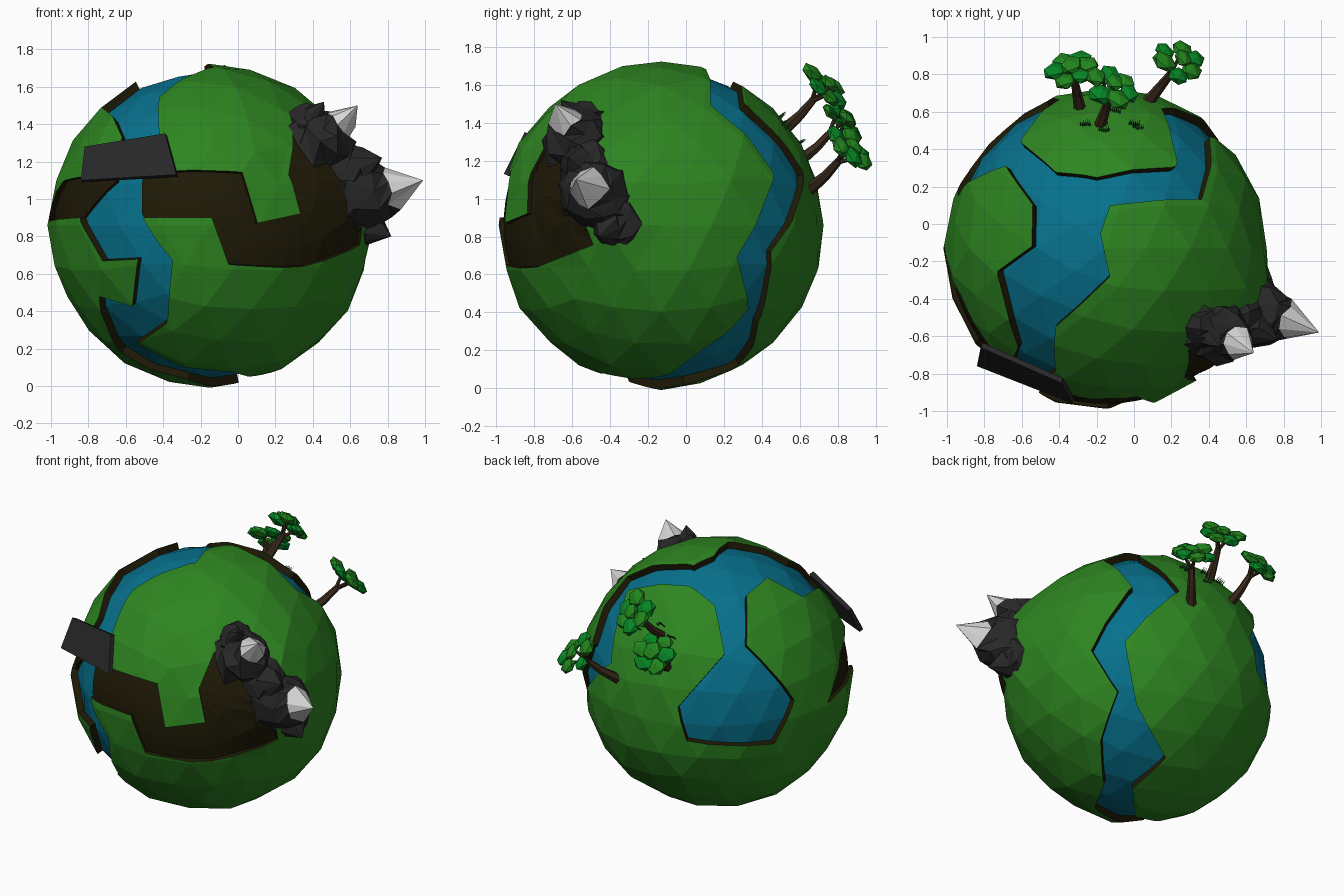
import bpy, bmesh, math, random
from mathutils import Vector as V, Matrix

if "Cube" in bpy.data.objects:
    bpy.data.objects.remove(bpy.data.objects["Cube"])
random.seed(4)
C, R = V((-0.15, -0.13, 0.86)), 0.852


def material(name, rgb):
    m = bpy.data.materials.new(name)
    m.diffuse_color = (*rgb, 1)
    m.use_nodes = True
    m.node_tree.nodes["Principled BSDF"].inputs["Base Color"].default_value = m.diffuse_color
    return m


GRASS = material("grass_green", (.027, .235, .015))
SOIL = material("soil_brown", (.0135, .010, .002))
WATER = material("water_blue", (.002, .165, .265))
ROCK = material("rock_grey", (.021, .0205, .0215))
SNOW = material("snow_white", (.66, .66, .66))
BARK = material("bark_brown", (.042, .022, .011))
LEAF_A = material("leaf_green", (.015, .235, .012))
LEAF_B = material("leaf_emerald", (.002, .235, .018))
TUFT = material("tuft_dark_green", (.004, .07, .008))


def finish(bm, name, *mats):
    bmesh.ops.recalc_face_normals(bm, faces=bm.faces[:])
    me = bpy.data.meshes.new(name)
    bm.to_mesh(me)
    bm.free()
    for m in mats:
        me.materials.append(m)
    ob = bpy.data.objects.new(name, me)
    bpy.context.collection.objects.link(ob)
    return ob


# Viewing frames (right, up, toward) used to place outline points on the globe
s, c = math.sin(math.radians(28)), math.cos(math.radians(28))
VIEWS = {
    "F": (V((1, 0, 0)), V((0, 0, 1)), V((0, -1, 0))),
    "R": (V((0, 1, 0)), V((0, 0, 1)), V((1, 0, 0))),
    "T": (V((1, 0, 0)), V((0, 1, 0)), V((0, 0, 1))),
    "L": (V((-.83, -.56, 0)), V((.56 * s, -.83 * s, c)), V((-.56 * c, .83 * c, s))),
    "K": (V((-.83, .56, 0)), V((.56 * s, .83 * s, c)), V((.56 * c, .83 * c, -s)))}


def on(view, u, v):
    r, up, to = VIEWS[view]
    if view in "FRT":
        u, v = (u - C.dot(r)) / .85, (v - C.dot(up)) / .85
    return (r * u + up * v + to * math.sqrt(max(0, 1 - u * u - v * v))).normalized()


def hill(d):
    """Height of the rise under the mountain in direction d."""
    return .12 * max(0, 1 - d.angle(V((.84, -.42, .22))) / .5)


def strip_cutter(name, pairs, floor, follow):
    """Curved channel between a left and a right border on the globe."""
    pts = [(on(w1, a, b), on(w2, d, e)) for w1, a, b, w2, d, e in pairs]
    fine = [pts[0]]
    for (a, b), (d, e) in zip(pts, pts[1:]):
        n = max(1, math.ceil(max(a.angle(d), b.angle(e)) / .16))
        fine += [(a.lerp(d, i / n).normalized(), b.lerp(e, i / n).normalized())
                 for i in range(1, n + 1)]
    bm, rows = bmesh.new(), []
    for a, b in fine:
        across = [a.lerp(b, t).normalized() for t in (0, .33, .67, 1)]
        low = [C + d * (floor + follow * hill(d)) for d in across]
        rows.append([bm.verts.new(p) for p in low + [C + d * 1.05 for d in across[::-1]]])
    for p, q in zip(rows, rows[1:]):
        for i in range(8):
            j = (i + 1) % 8
            bm.faces.new((p[i], p[j], q[j], q[i]))
    bm.faces.new(rows[0])
    bm.faces.new(rows[-1])
    bmesh.ops.triangulate(bm, faces=bm.faces[:])
    ob = finish(bm, name, SOIL)
    ob.hide_render = True
    return ob


# Water: inner globe; land: outer globe with a low hill under the mountain
def globe(name, radius, mat, is_land):
    bm = bmesh.new()
    bmesh.ops.create_icosphere(bm, subdivisions=3, radius=1)
    for v in bm.verts:
        d = v.co.normalized()
        v.co = C + d * (radius + is_land * (hill(d) + random.uniform(0, .018)))
    return finish(bm, name, mat)


globe("water", .82, WATER, 0)
land = globe("land", R, GRASS, 1)

# Main river: over the front, under the globe, up the right side
river = [("T", -.53, .17, "T", -.12, .12), ("T", -.54, -.12, "T", -.18, -.05),
         ("T", -.72, -.25, "T", -.13, -.28), ("T", -.66, -.5, "T", -.42, -.55),
         ("F", -.62, 1.33, "F", -.42, 1.33), ("F", -.66, 1.1, "F", -.52, 1.1),
         ("F", -.84, .9, "F", -.52, .92), ("F", -.72, .67, "F", -.42, .76),
         ("F", -.53, .68, "F", -.35, .67), ("F", -.56, .43, "F", -.37, .4),
         ("F", -.74, .48, "F", -.38, .34), ("F", -.62, .18, "F", -.54, .23),
         ("K", 0, -.97, "K", -.31, -.92), ("K", -.07, -.76, "K", -.28, -.75),
         ("K", .15, -.54, "R", .08, .2), ("R", .38, .35, "R", .33, .42),
         ("R", .45, .72, "R", .27, .69), ("R", .62, 1.13, "R", .46, 1.13),
         ("R", .45, 1.37, "R", .31, 1.33), ("T", .23, .31, "T", .36, .13),
         ("T", .1, .26, "T", .2, .15)]
# Side branch: round the tree island to the pond at the back left
branch = [("T", .225, .33, "T", .365, .16), ("T", .22, .3, "T", .33, .13),
          ("T", -.2, .25, "T", -.1, .1), ("T", -.42, .28, "T", -.52, .08),
          ("T", -.6, .43, "L", .23, .15), ("L", -.28, -.32, "L", .59, -.25),
          ("L", -.21, -.56, "L", .44, -.57)]
# Dirt road from the left edge across the front to the mountain
road = [("L", .92, .12, "L", .82, -.25), ("F", -.8, 1.12, "F", -.84, .9),
        ("F", -.52, 1.13, "F", -.52, .9), ("F", .02, 1.14, "F", -.14, .9),
        ("F", .1, .87, "F", -.05, .65), ("F", .33, .92, "F", .35, .64),
        ("F", .27, 1.13, "F", .62, .76), ("F", .29, 1.35, "F", .5, 1.2)]
for name, pairs, floor, follow in (("river_cutter", river, .78, 0),
                                   ("branch_cutter", branch, .77, 0),
                                   ("road_cutter", road, .832, 1)):
    cutter = strip_cutter(name, pairs, floor, follow)
    mod = land.modifiers.new(name, "BOOLEAN")
    mod.operation, mod.solver, mod.object = "DIFFERENCE", "EXACT", cutter
    mod.material_mode = "TRANSFER"
    bpy.context.view_layer.objects.active = land
    bpy.ops.object.modifier_apply(modifier=name)
    bpy.data.objects.remove(cutter)

# Bridge: flat stone slab over the front river
bm = bmesh.new()
top = [V(p) for p in ((-.82, -.66, 1.28), (-.84, -.76, 1.1),
                      (-.33, -.96, 1.13), (-.39, -.85, 1.35))]
inward = V((.3, .8, -.35)).normalized() * .03
ring = [[bm.verts.new(p + o) for p in top] for o in (V(), inward)]
bm.faces.new(ring[0])
bm.faces.new(ring[1])
for i in range(4):
    j = (i + 1) % 4
    bm.faces.new((ring[0][i], ring[0][j], ring[1][j], ring[1][i]))
finish(bm, "bridge", ROCK)


# Mountain: jagged cones, the two main ones with snow caps
def peak(name, base, tip, radius, snow):
    base, tip = V(base), V(tip)
    axis = tip - base
    turn = axis.to_track_quat("Z", "Y").to_matrix()
    bm, n, rings = bmesh.new(), 9, []
    for t, f in ((-.1, 1.0), (.25, .85), (.45, .62), (.58, .46)):
        rings.append([])
        for i in range(n):
            a = (i + .5 * (len(rings) % 2)) * math.tau / n
            k = radius * f * random.uniform(.8, 1.15)
            h = t + random.uniform(-.07, .07)
            rings[-1].append(bm.verts.new(
                base + axis * h + turn @ V((k * math.cos(a), k * math.sin(a), 0))))
    for p, q in zip(rings, rings[1:]):
        for i in range(n):
            j = (i + 1) % n
            bm.faces.new((p[i], p[j], q[i]))
            bm.faces.new((p[j], q[j], q[i]))
    apex = bm.verts.new(tip)
    for i in range(n):
        f = bm.faces.new((rings[-1][i], rings[-1][(i + 1) % n], apex))
        f.material_index = int(snow)
    bm.faces.new(rings[0])
    finish(bm, name, ROCK, SNOW)


peak("mountain_main", (.58, -.44, .99), (.99, -.58, 1.1), .24, True)
peak("mountain_upper", (.43, -.56, 1.29), (.64, -.69, 1.5), .19, True)
peak("mountain_ridge", (.52, -.5, 1.14), (.77, -.62, 1.22), .21, False)
peak("mountain_foot", (.6, -.37, .89), (.82, -.46, .8), .2, False)
peak("mountain_shoulder", (.36, -.54, 1.38), (.46, -.66, 1.52), .13, False)


# Trees: bent tapered trunk, forked branches and a flat cluster of leaf blobs
def limb(bm, path, radii, n=6):
    rings = []
    d = path[-1] - path[0]
    turn = d.to_track_quat("Z", "Y").to_matrix()
    for p, r in zip(path, radii):
        rings.append([bm.verts.new(p + turn @ V((r * math.cos(i * math.tau / n),
                                                 r * math.sin(i * math.tau / n), 0)))
                      for i in range(n)])
    for p, q in zip(rings, rings[1:]):
        for i in range(n):
            j = (i + 1) % n
            bm.faces.new((p[i], p[j], q[j], q[i]))
    bm.faces.new(rings[0])
    bm.faces.new(rings[-1])


def tree(k, base, crown):
    base, crown = V(base), V(crown)
    out = (crown - base).normalized()
    turn = out.to_track_quat("Z", "Y").to_matrix()
    fork = base.lerp(crown, .68)
    bm = bmesh.new()
    limb(bm, [base - out * .06, base.lerp(fork, .5) - V((0, 0, .012)), fork],
         [.036, .026, .02])
    for i in range(3):
        a = i * math.tau / 3 + k
        end = crown + turn @ V((.06 * math.cos(a), .06 * math.sin(a), 0))
        limb(bm, [fork - out * .01, end], [.014, .008], 5)
    finish(bm, f"tree_trunk_{k}", BARK)
    bm = bmesh.new()
    for i in range(7):
        a = i * math.tau / 6 + k
        r = .09 * random.uniform(.85, 1.2) if i < 6 else 0
        pos = crown + turn @ V((r * math.cos(a), r * math.sin(a),
                                random.uniform(-.03, .02) if i < 6 else .025))
        size = random.uniform(.06, .08)
        spin = Matrix.Rotation(random.uniform(0, 6), 3, "Z")
        m = (turn @ spin @ Matrix.Diagonal((size, size * .85, size * .5))).to_4x4()
        vs = bmesh.ops.create_icosphere(bm, subdivisions=1, radius=1,
                                        matrix=Matrix.Translation(pos) @ m)["verts"]
        for f in {f for v in vs for f in v.link_faces}:
            f.material_index = i % 2
    finish(bm, f"tree_crown_{k}", LEAF_A, LEAF_B)


tree(1, (-.29, .62, 1.22), (-.33, .83, 1.41))
tree(2, (-.18, .53, 1.38), (-.11, .74, 1.59))
tree(3, (.09, .67, 1.07), (.25, .87, 1.26))

# Grass tufts on the tree island: rows of thin blades
bm = bmesh.new()
for x, y in ((-.26, .53), (-.16, .5), (-.1, .6), (0, .53), (.02, .51), (-.17, .54)):
    d = on("T", x, y)
    turn = d.to_track_quat("Z", "Y").to_matrix()
    for i in range(6):
        p = C + d * .845 + turn @ V(((i - 2.5) * .01, random.uniform(-.008, .008), .015))
        bmesh.ops.create_cone(bm, cap_ends=True, segments=3, radius1=.006, radius2=0,
                              depth=random.uniform(.04, .06),
                              matrix=Matrix.Translation(p) @ turn.to_4x4())
finish(bm, "grass_tufts", TUFT)
